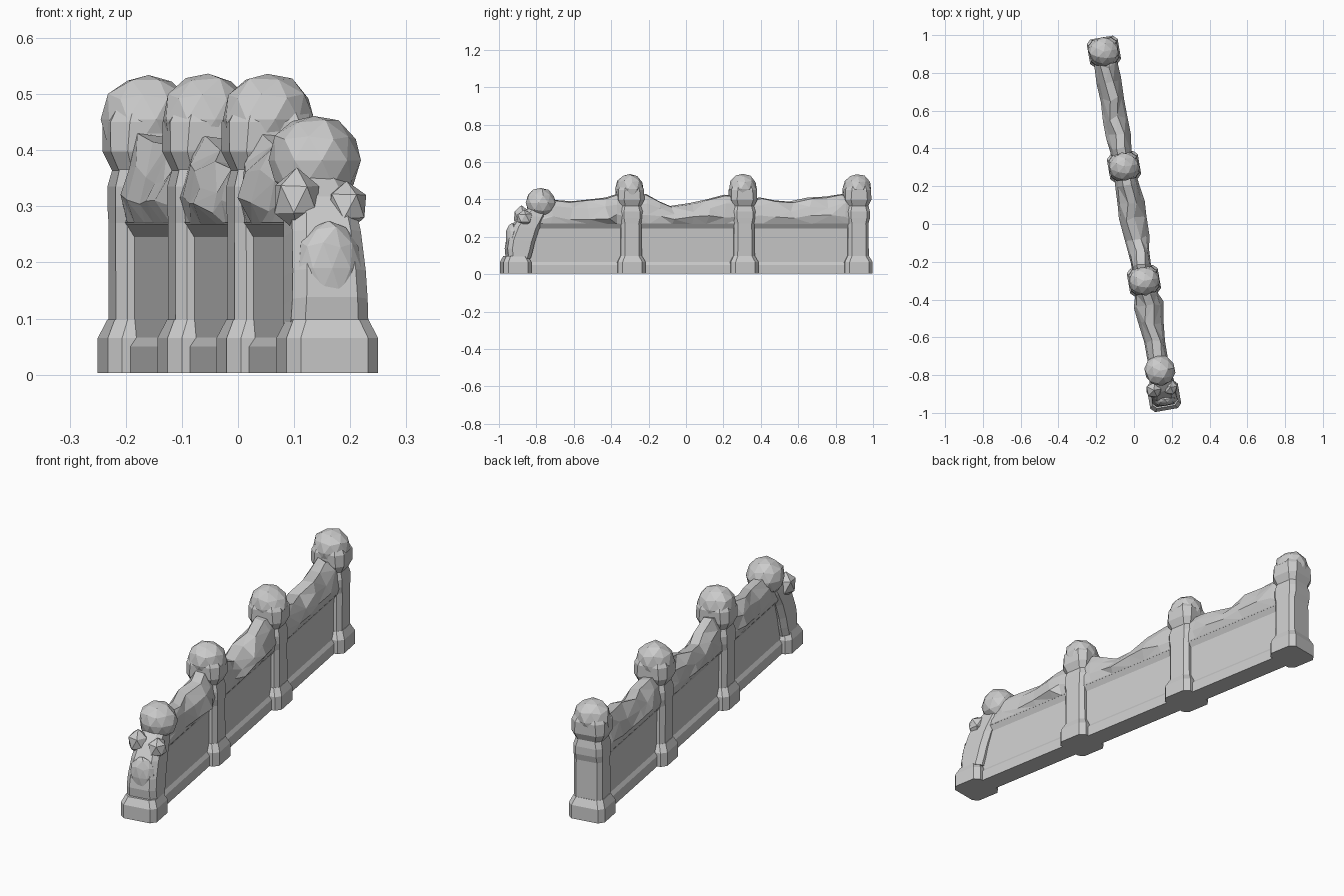
import bpy, bmesh, random
from math import radians
from mathutils import Vector, Matrix

random.seed(4)
cube = bpy.data.objects.get("Cube")
if cube:
    bpy.data.objects.remove(cube)

stone = bpy.data.materials.new("pale_grey_stone")
stone.use_nodes = True
stone.diffuse_color = (0.6, 0.6, 0.6, 1)
stone.node_tree.nodes["Principled BSDF"].inputs["Base Color"].default_value = (0.6, 0.6, 0.6, 1)

# The wall runs along local y and is turned a little about z
TURN = Matrix.Rotation(radians(9.9), 4, 'Z')


def finish(name, bm):
    bmesh.ops.recalc_face_normals(bm, faces=bm.faces)
    bm.transform(TURN)
    mesh = bpy.data.meshes.new(name)
    bm.to_mesh(mesh)
    bm.free()
    mesh.materials.append(stone)
    obj = bpy.data.objects.new(name, mesh)
    bpy.context.collection.objects.link(obj)
    return obj


def loft(name, rings):
    """Skin a list of equal-length closed rings and cap both ends."""
    bm = bmesh.new()
    rows = [[bm.verts.new(p) for p in ring] for ring in rings]
    for a, b in zip(rows, rows[1:]):
        for i in range(len(a)):
            j = (i + 1) % len(a)
            bm.faces.new((a[i], a[j], b[j], b[i]))
    bm.faces.new(rows[0])
    bm.faces.new(rows[-1])
    return finish(name, bm)


def cut_rect(y, z, hx, hy, c, tilt=0):
    """Horizontal rectangle with cut corners."""
    pts = [(hx, c - hy), (hx, hy - c), (hx - c, hy), (c - hx, hy),
           (-hx, hy - c), (-hx, c - hy), (c - hx, -hy), (hx - c, -hy)]
    return [(px, y + py, z + tilt * py) for px, py in pts]


def boulder(name, centre, size, rough=0.06, detail=2):
    """Chiselled, faceted ball."""
    bm = bmesh.new()
    bmesh.ops.create_icosphere(bm, subdivisions=detail, radius=1)
    for v in bm.verts:
        r = 1 + random.uniform(-rough, rough * 0.5)
        v.co = Vector(centre) + Vector([v.co[k] * r * size[k] for k in range(3)])
    return finish(name, bm)


def base(name, y):
    loft(name, [cut_rect(y, 0.003, 0.083, 0.075, 0.022),
                cut_rect(y, 0.065, 0.083, 0.075, 0.022),
                cut_rect(y, 0.098, 0.068, 0.058, 0.02)])


# Three upright posts with a flared collar and a rough ball on top
posts = {"middle_front": -0.305, "middle_back": 0.308, "back": 0.927}
for label, y in posts.items():
    base(label + "_post_base", y)
    loft(label + "_post_shaft", [
        cut_rect(y, 0.09, 0.066, 0.057, 0.018),
        cut_rect(y, 0.27, 0.066, 0.055, 0.018),
        cut_rect(y, 0.30, 0.067, 0.063, 0.02),
        cut_rect(y, 0.335, 0.067, 0.063, 0.02),
        cut_rect(y, 0.37, 0.058, 0.056, 0.02)])
    loft(label + "_post_collar", [
        cut_rect(y, 0.36, 0.058, 0.054, 0.02),
        cut_rect(y, 0.398, 0.076, 0.070, 0.026),
        cut_rect(y, 0.45, 0.076, 0.070, 0.03),
        cut_rect(y, 0.48, 0.060, 0.056, 0.024)])
    boulder(label + "_post_ball", (0, y, 0.455), (0.084, 0.078, 0.084))

# Front post leans back and ends in a scroll
base("front_post_base", -0.925)
lean = [(0.09, -0.912, 0.070, 0.060), (0.13, -0.908, 0.068, 0.068),
        (0.18, -0.898, 0.066, 0.070), (0.25, -0.872, 0.062, 0.068),
        (0.31, -0.835, 0.056, 0.064), (0.35, -0.800, 0.044, 0.050)]
loft("front_post_shaft", [cut_rect(y, z, hx, hy, 0.022, -0.12) for z, y, hx, hy in lean])
boulder("front_post_face", (0, -0.943, 0.19), (0.058, 0.036, 0.085), 0.05)
boulder("front_post_ball", (0, -0.788, 0.382), (0.083, 0.083, 0.083), 0.05)
boulder("scroll_knob_right", (-0.048, -0.885, 0.312), (0.046, 0.048, 0.056), 0.08, 1)
boulder("scroll_knob_left", (0.042, -0.885, 0.300), (0.042, 0.046, 0.048), 0.08, 1)

# Recessed panels between the posts, with a small plinth and a sloping top edge
profile = [(0.046, 0.003), (0.046, 0.05), (0.035, 0.066), (0.035, 0.245), (0.052, 0.272)]
outline = profile + [(-x, z) for x, z in reversed(profile)]
spans = {"front": (-0.88, -0.30), "middle": (-0.30, 0.31), "back": (0.31, 0.92)}
for label, (y0, y1) in spans.items():
    loft(label + "_panel", [[(x, y, z) for x, z in outline] for y in (y0, y1)])

# Rough rubble coping: position, crest height, half width, crest shift
copings = {
    "front": [(-0.84, 0.32, 0.048, 0), (-0.74, 0.40, 0.056, 0), (-0.63, 0.39, 0.056, 0.01),
              (-0.53, 0.40, 0.064, -0.01), (-0.44, 0.41, 0.078, 0.01),
              (-0.38, 0.43, 0.066, 0), (-0.30, 0.41, 0.05, 0)],
    "middle": [(-0.30, 0.41, 0.05, 0), (-0.21, 0.43, 0.056, 0), (-0.15, 0.39, 0.058, 0.01),
               (-0.08, 0.365, 0.066, 0), (0.03, 0.38, 0.078, -0.015),
               (0.11, 0.40, 0.072, 0.01), (0.20, 0.425, 0.062, 0), (0.31, 0.42, 0.05, 0)],
    "back": [(0.31, 0.40, 0.05, 0), (0.40, 0.41, 0.056, 0), (0.48, 0.395, 0.062, 0.01),
             (0.57, 0.388, 0.066, -0.01), (0.67, 0.41, 0.06, 0.01),
             (0.77, 0.415, 0.064, 0), (0.85, 0.43, 0.06, -0.01), (0.92, 0.40, 0.05, 0)],
}


def shake(a):
    return random.uniform(-a, a)


for label, sections in copings.items():
    rings = []
    for y, top, w, shift in sections:
        h = top - 0.27
        ring = [(0.05, 0.268), (w + shake(0.006), 0.27 + h * 0.25 + shake(0.012)),
                (w * 0.8, 0.27 + h * 0.65 + shake(0.012)), (shift + 0.022, top - 0.006),
                (shift - 0.022, top), (-w * 0.8, 0.27 + h * 0.65 + shake(0.012)),
                (-w + shake(0.006), 0.27 + h * 0.25 + shake(0.012)), (-0.05, 0.268)]
        rings.append([(x, y + shake(0.012), z) for x, z in ring])
    coping = loft(label + "_coping", rings)
    # Break the bent quads into chiselled facets
    bm = bmesh.new()
    bm.from_mesh(coping.data)
    bmesh.ops.triangulate(bm, faces=bm.faces)
    bm.to_mesh(coping.data)
    bm.free()
